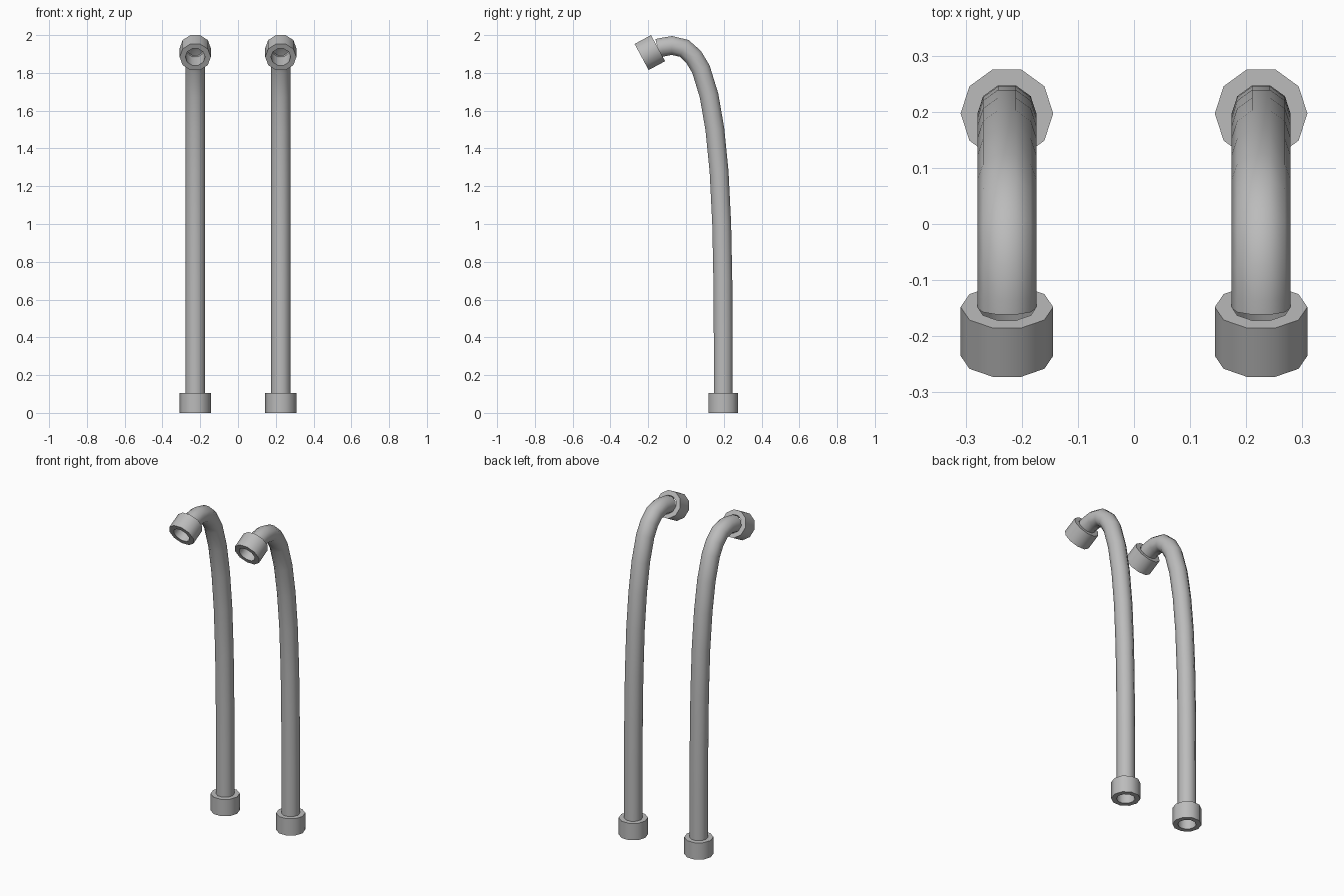
import bpy, bmesh, math
from mathutils import Vector

if "Cube" in bpy.data.objects:
    bpy.data.objects.remove(bpy.data.objects["Cube"])

SIDES = 10
PIPE_R, COLLAR_R = 0.0525, 0.0825
PIPE_X = 0.2265

grey = bpy.data.materials.new("pipe_grey")
grey.use_nodes = True
grey.diffuse_color = (0.5, 0.5, 0.5, 1)
grey.node_tree.nodes["Principled BSDF"].inputs["Base Color"].default_value = (0.5, 0.5, 0.5, 1)


def ring(bm, centre, tangent, radius):
    """Ring of vertices around a point of a path in the y-z plane."""
    side = Vector((1, 0, 0))
    up = side.cross(tangent.normalized())
    angles = [math.tau * i / SIDES for i in range(SIDES)]
    return [bm.verts.new(centre + radius * (side * math.cos(a) + up * math.sin(a)))
            for a in angles]


def bridge(bm, a, b):
    for i in range(SIDES):
        j = (i + 1) % SIDES
        bm.faces.new((a[i], a[j], b[j], b[i]))


def finish(bm, name, angle):
    mesh = bpy.data.meshes.new(name)
    bm.to_mesh(mesh)
    bm.free()
    mesh.materials.append(grey)
    obj = bpy.data.objects.new(name, mesh)
    bpy.context.collection.objects.link(obj)
    bpy.ops.object.select_all(action="DESELECT")
    obj.select_set(True)
    bpy.context.view_layer.objects.active = obj
    bpy.ops.object.shade_smooth_by_angle(angle=math.radians(angle))


def make_pipe(name, x, path):
    pts = [Vector((x, y, z)) for y, z in path]
    bm = bmesh.new()
    rings = []
    for i, p in enumerate(pts):
        before = p - pts[i - 1] if i else pts[1] - p
        after = pts[i + 1] - p if i < len(pts) - 1 else before
        rings.append(ring(bm, p, before.normalized() + after.normalized(), PIPE_R))
    for a, b in zip(rings, rings[1:]):
        bridge(bm, a, b)
    finish(bm, name, 50)


def make_collar(name, x, start, end):
    a, b = Vector((x, *start)), Vector((x, *end))
    bm = bmesh.new()
    loops = [ring(bm, p, b - a, r) for p, r in
             ((a, COLLAR_R), (b, COLLAR_R), (b, PIPE_R), (a, PIPE_R))]
    for i in range(4):
        bridge(bm, loops[i], loops[(i + 1) % 4])
    finish(bm, name, 40)


# Pipe centre line (y, z) from the lower collar to the spout collar
path = [(0.197, 0.1), (0.197, 0.4), (0.195, 0.7), (0.189, 1.0), (0.175, 1.28),
        (0.153, 1.5), (0.122, 1.68), (0.079, 1.82), (0.04, 1.885),
        (-0.01, 1.93), (-0.075, 1.945), (-0.125, 1.936), (-0.15, 1.93)]

for label, x in (("left", PIPE_X), ("right", -PIPE_X)):
    make_pipe(label + "_pipe", x, path)
    make_collar(label + "_base_collar", x, (0.197, 0), (0.197, 0.105))
    make_collar(label + "_spout_collar", x, (-0.235, 1.884), (-0.148, 1.931))
